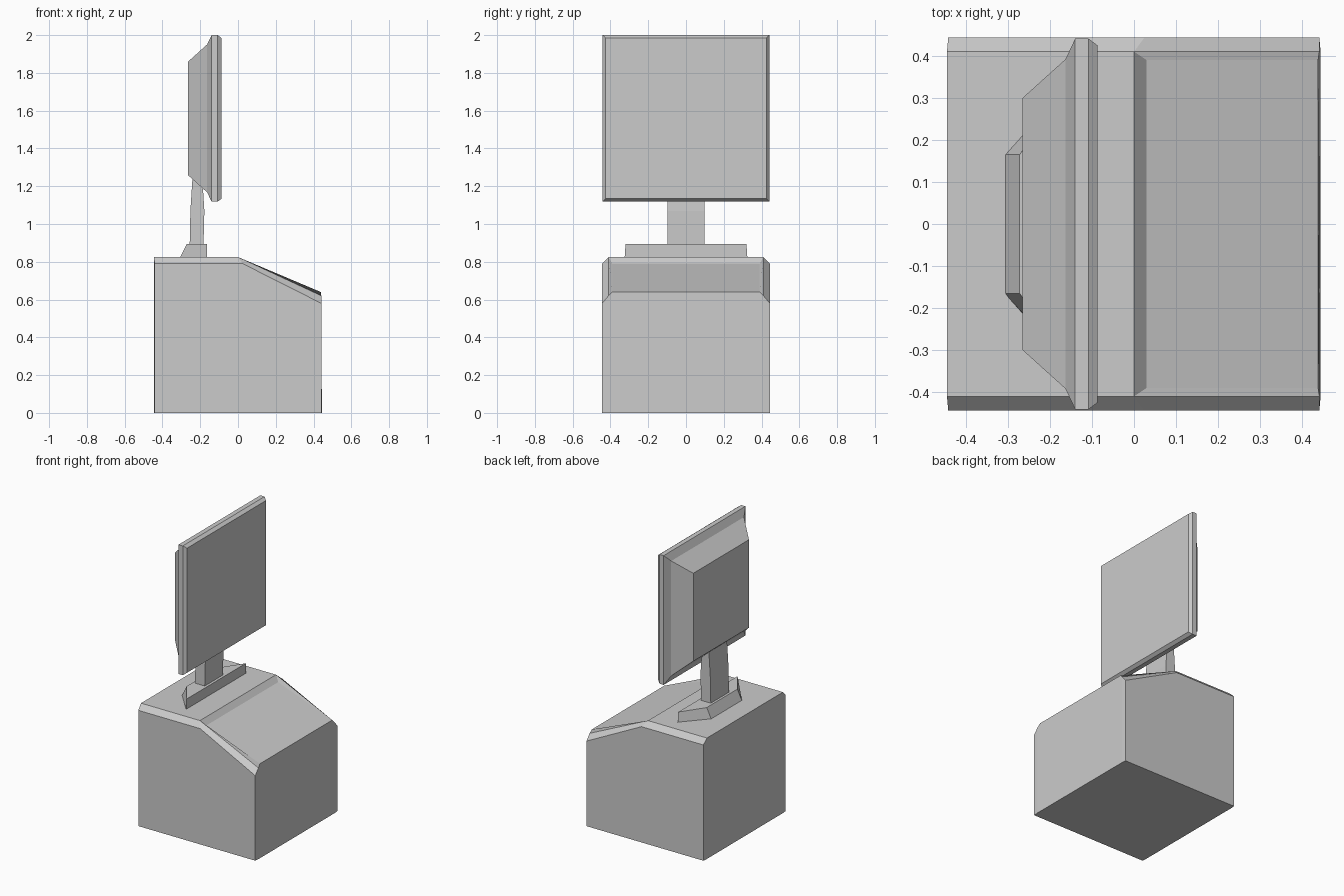
import bpy, bmesh

if "Cube" in bpy.data.objects:
    bpy.data.objects.remove(bpy.data.objects["Cube"])


def finish(name, bm):
    bmesh.ops.remove_doubles(bm, verts=bm.verts, dist=1e-5)
    bmesh.ops.recalc_face_normals(bm, faces=bm.faces)
    mesh = bpy.data.meshes.new(name)
    bm.to_mesh(mesh)
    bm.free()
    obj = bpy.data.objects.new(name, mesh)
    bpy.context.collection.objects.link(obj)
    return obj


def loft(name, rings):
    """Skin equal-length closed rings and cap both ends."""
    bm = bmesh.new()
    rows = [[bm.verts.new(p) for p in r] for r in rings]
    n = len(rows[0])
    for a, b in zip(rows, rows[1:]):
        for i in range(n):
            j = (i + 1) % n
            bm.faces.new((a[i], a[j], b[j], b[i]))
    bm.faces.new(rows[0])
    bm.faces.new(rows[-1])
    return finish(name, bm)


# Cabinet: half sections at the side wall, the chamfer rim and the sloped panel
side = [(-.442, 0), (-.442, .79), (.025, .79), (.441, .58), (.441, 0)]
rim = [(-.445, 0), (-.445, .825), (0, .825), (.441, .62), (.444, 0)]
panel = [(.03, .79), (.438, .64)]
bm = bmesh.new()
halves = []
for s in (-1, 1):
    S = [bm.verts.new((x, s * .444, z)) for x, z in side]
    R = [bm.verts.new((x, s * .41, z)) for x, z in rim]
    P = [bm.verts.new((x, s * .39, z)) for x, z in panel]
    bm.faces.new(S)
    for i in range(5):
        j = (i + 1) % 5
        bm.faces.new((S[i], S[j], R[j], R[i]))
    bm.faces.new((R[2], R[3], P[1], P[0]))
    halves.append((R, P))
(R, P), (Q, O) = halves
bm.faces.new((R[0], R[1], Q[1], Q[0]))              # back
bm.faces.new((R[1], R[2], Q[2], Q[1]))              # top
bm.faces.new((R[2], P[0], O[0], Q[2]))              # recess step
bm.faces.new((P[0], P[1], O[1], O[0]))              # sloped panel
bm.faces.new((R[4], R[3], P[1], O[1], Q[3], Q[4]))  # front
bm.faces.new((R[0], R[4], Q[4], Q[0]))              # underside
finish("cabinet", bm)

# Stand base: trapezoid plate with sloped rear edges
loft("stand_base", [
    [(xb, -.165, z), (-.165, -yf, z), (-.165, yf, z), (xb, .165, z)]
    for xb, yf, z in ((-.308, .325, .82), (-.272, .32, .893))])

# Neck: slightly tapering post
loft("stand_neck", [
    [(x0, -.098, z), (x1, -.098, z), (x1, .098, z), (x0, .098, z)]
    for x0, x1, z in ((-.256, -.183, .88), (-.252, -.178, 1.07), (-.24, -.19, 1.26))])

# Screen: square rings stepping from the rear housing to the front bezel
loft("screen_housing", [
    [(x, -r, 1.559 - r), (x, r, 1.559 - r), (x, r, 1.559 + r), (x, -r, 1.559 + r)]
    for x, r in ((-.265, .3), (-.163, .392), (-.14, .441), (-.108, .441), (-.087, .425))])
